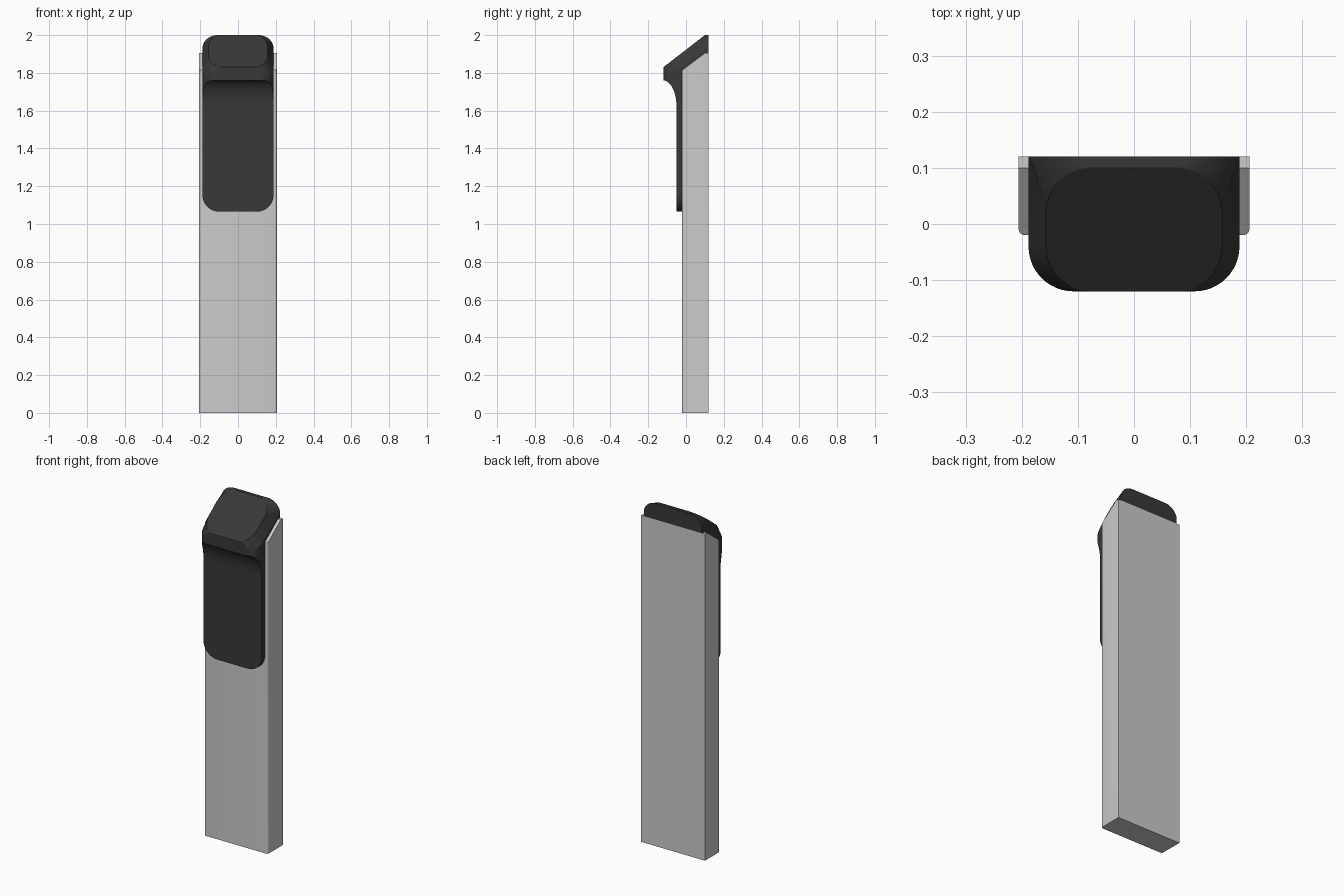
import bpy, bmesh
from math import sin, cos, pi

if "Cube" in bpy.data.objects:
    bpy.data.objects.remove(bpy.data.objects["Cube"])


def make(name, verts, faces):
    me = bpy.data.meshes.new(name)
    me.from_pydata(verts, [], faces)
    bm = bmesh.new()
    bm.from_mesh(me)
    bmesh.ops.recalc_face_normals(bm, faces=bm.faces)
    bm.to_mesh(me)
    bm.free()
    ob = bpy.data.objects.new(name, me)
    bpy.context.collection.objects.link(ob)
    return ob


def loft(name, rings):
    n = len(rings[0])
    faces = [list(range(n)), list(range((len(rings) - 1) * n, len(rings) * n))]
    for k in range(len(rings) - 1):
        for i in range(n):
            j = (i + 1) % n
            faces.append([k * n + i, k * n + j, (k + 1) * n + j, (k + 1) * n + i])
    return make(name, [p for r in rings for p in r], faces)


def apply_modifiers(ob):
    bpy.context.view_layer.objects.active = ob
    for m in list(ob.modifiers):
        bpy.ops.object.modifier_apply(modifier=m.name)


def mirrored(half):
    return half + [(-x, y, z) for x, y, z in reversed(half)]


def slope(y):
    return 1.83 + (y + 0.12) * 0.17 / 0.22


# post with sloped top and softened front edges
side = [(-0.02, 0), (0.12, 0), (0.12, 1.905), (0.1, 1.905), (-0.02, 1.815)]
post = loft("post", [[(x, y, z) for y, z in side] for x in (-0.206, 0.206)])
bm = bmesh.new()
bm.from_mesh(post.data)
edges = [e for e in bm.edges
         if all(v.co.y < -0.01 for v in e.verts)
         and e.verts[0].co.x == e.verts[1].co.x]
bmesh.ops.bevel(bm, geom=edges, offset=0.012, segments=4, profile=0.5, affect='EDGES')
bm.to_mesh(post.data)
bm.free()

# head: slanted screen outline lofted out to the wider rounded body
angles = [i * pi / 24 for i in range(13)]
screen, rim = [], []
for t in angles:
    y = -0.04 - 0.08 * cos(t)
    screen.append((0.077 + 0.08 * sin(t), y, slope(y)))
    rim.append((0.108 + 0.08 * sin(t), y, slope(y) - 0.07 * sin(t)))
for t in angles:
    y = 0.02 + 0.08 * sin(t)
    screen.append((0.077 + 0.08 * cos(t), y, slope(y)))
    rim.append((0.108 + 0.08 * cos(t), 0.12, 1.93 + 0.07 * sin(t)))
base = [(x, y, 1.0) for x, y, z in rim]
head = loft("head", [mirrored(r) for r in (screen, rim, base)])

# side profile: cove under the head, thin front panel, seat on the post
profile = [(-0.3, 2.3), (-0.3, 1.76)]
profile += [(-0.12 + 0.07 * sin(t), 1.62 + 0.14 * cos(t)) for t in angles]
profile += [(-0.05, 0.9), (-0.02, 0.9), (-0.02, 1.815), (0.1, 1.905),
            (0.3, 1.905), (0.3, 2.3)]
side_cutter = loft("side_cutter", [[(x, y, z) for y, z in profile] for x in (-0.4, 0.4)])

# front outline: rounded lower panel corners
half = [(0.0985 + 0.09 * sin(t), 0, 1.155 - 0.09 * cos(t)) for t in angles]
outline = mirrored(half + [(0.1885, 0, 2.3)])
front_cutter = loft("front_cutter", [[(x, y, z) for x, _, z in outline] for y in (-0.4, 0.4)])

for cutter in (side_cutter, front_cutter):
    m = head.modifiers.new("trim", 'BOOLEAN')
    m.operation = 'INTERSECT'
    m.solver = 'EXACT'
    m.object = cutter
apply_modifiers(head)
for cutter in (side_cutter, front_cutter):
    bpy.data.objects.remove(cutter)

# dark finish and shading
dark = bpy.data.materials.new("dark_plastic")
dark.diffuse_color = (0.04, 0.04, 0.04, 1)
dark.use_nodes = True
dark.node_tree.nodes["Principled BSDF"].inputs["Base Color"].default_value = dark.diffuse_color
head.data.materials.clear()
head.data.materials.append(dark)
for p in head.data.polygons:
    p.material_index = 0
bpy.ops.object.select_all(action='DESELECT')
for ob in (head, post):
    ob.select_set(True)
bpy.context.view_layer.objects.active = head
bpy.ops.object.shade_smooth_by_angle(angle=0.4)
